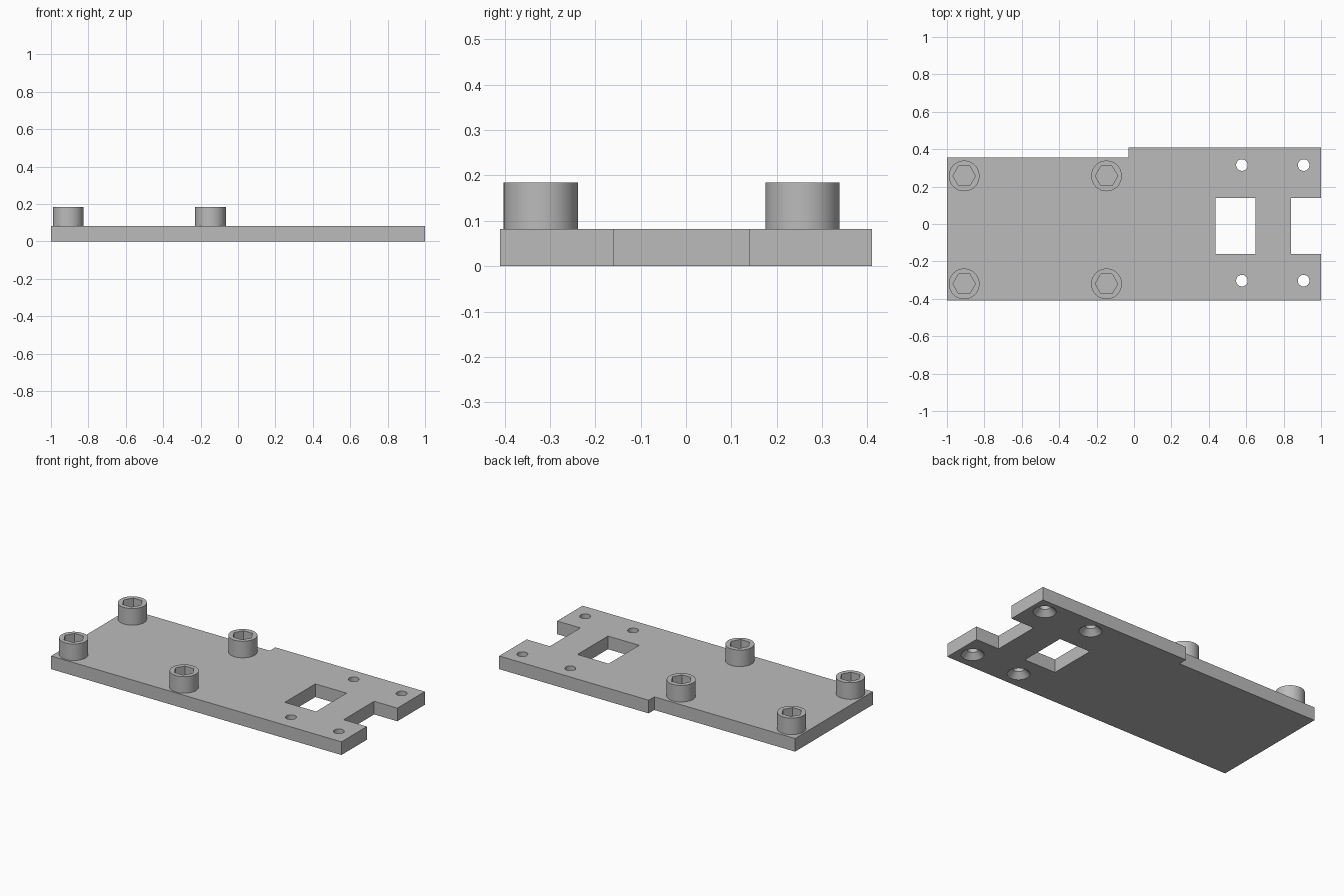
import bpy, bmesh, math

if "Cube" in bpy.data.objects:
    bpy.data.objects.remove(bpy.data.objects["Cube"], do_unlink=True)

THICK = 0.082
TOP = 0.185

metal = bpy.data.materials.new("plain_grey")
metal.use_nodes = True
grey = (0.5, 0.5, 0.5, 1)
metal.diffuse_color = grey
metal.node_tree.nodes["Principled BSDF"].inputs["Base Color"].default_value = grey


def prism(name, outline, z0, z1):
    """Closed solid from a flat outline, extruded upward."""
    bm = bmesh.new()
    face = bm.faces.new([bm.verts.new((x, y, z0)) for x, y in outline])
    new = bmesh.ops.extrude_face_region(bm, geom=[face])["geom"]
    for v in new:
        if isinstance(v, bmesh.types.BMVert):
            v.co.z = z1
    bmesh.ops.recalc_face_normals(bm, faces=bm.faces)
    return finish(name, bm)


def lathe(name, profile, x, y, sides):
    """Closed solid of revolution; profile holds (radius, z) from bottom to top."""
    bm = bmesh.new()
    rings = []
    for r, z in profile:
        rings.append([bm.verts.new((x + r * math.cos(math.tau * i / sides),
                                    y + r * math.sin(math.tau * i / sides), z))
                      for i in range(sides)])
    for a, b in zip(rings, rings[1:]):
        for i in range(sides):
            j = (i + 1) % sides
            bm.faces.new((a[i], a[j], b[j], b[i]))
    bm.faces.new(rings[0][::-1])
    bm.faces.new(rings[-1])
    return finish(name, bm)


def finish(name, bm):
    mesh = bpy.data.meshes.new(name)
    bm.to_mesh(mesh)
    bm.free()
    mesh.materials.append(metal)
    obj = bpy.data.objects.new(name, mesh)
    bpy.context.collection.objects.link(obj)
    return obj


def select(obj):
    bpy.ops.object.select_all(action='DESELECT')
    obj.select_set(True)
    bpy.context.view_layer.objects.active = obj


def cut(obj, cutter):
    """Subtract the cutter and remove it."""
    cutter.hide_render = True
    mod = obj.modifiers.new("cut", 'BOOLEAN')
    mod.operation = 'DIFFERENCE'
    mod.solver = 'EXACT'
    mod.object = cutter
    select(obj)
    bpy.ops.object.modifier_apply(modifier=mod.name)
    bpy.data.objects.remove(cutter, do_unlink=True)


def smooth(obj):
    select(obj)
    bpy.ops.object.shade_smooth_by_angle(angle=math.radians(30))


# Base plate with stepped rear edge and an open notch at one end
SLOT_BACK, SLOT_FRONT = 0.14, -0.16
plate = prism("base_plate", [
    (-1, -0.41), (1, -0.41), (1, SLOT_FRONT), (0.84, SLOT_FRONT),
    (0.84, SLOT_BACK), (1, SLOT_BACK), (1, 0.41), (-0.03, 0.41),
    (-0.03, 0.355), (-1, 0.355)], 0, THICK)

# Rectangular window
cut(plate, prism("window_cutter", [
    (0.435, SLOT_FRONT), (0.65, SLOT_FRONT),
    (0.65, SLOT_BACK), (0.435, SLOT_BACK)], -0.1, 0.2))

# Screw holes, countersunk from the underside
for x in (0.577, 0.907):
    for y in (-0.303, 0.315):
        cut(plate, lathe("hole_cutter", [
            (0.064, -0.02), (0.064, 0), (0.031, 0.033), (0.031, 0.2)], x, y, 40))
smooth(plate)

# Round bosses with hexagonal sockets
for x, side in ((-0.908, "right"), (-0.147, "left")):
    for y, end in ((-0.32, "front"), (0.257, "back")):
        boss = lathe(f"boss_{end}_{side}", [(0.082, THICK - 0.01), (0.082, TOP)], x, y, 48)
        cut(boss, lathe("socket_cutter", [(0.06, 0.12), (0.06, 0.25)], x, y, 6))
        smooth(boss)
